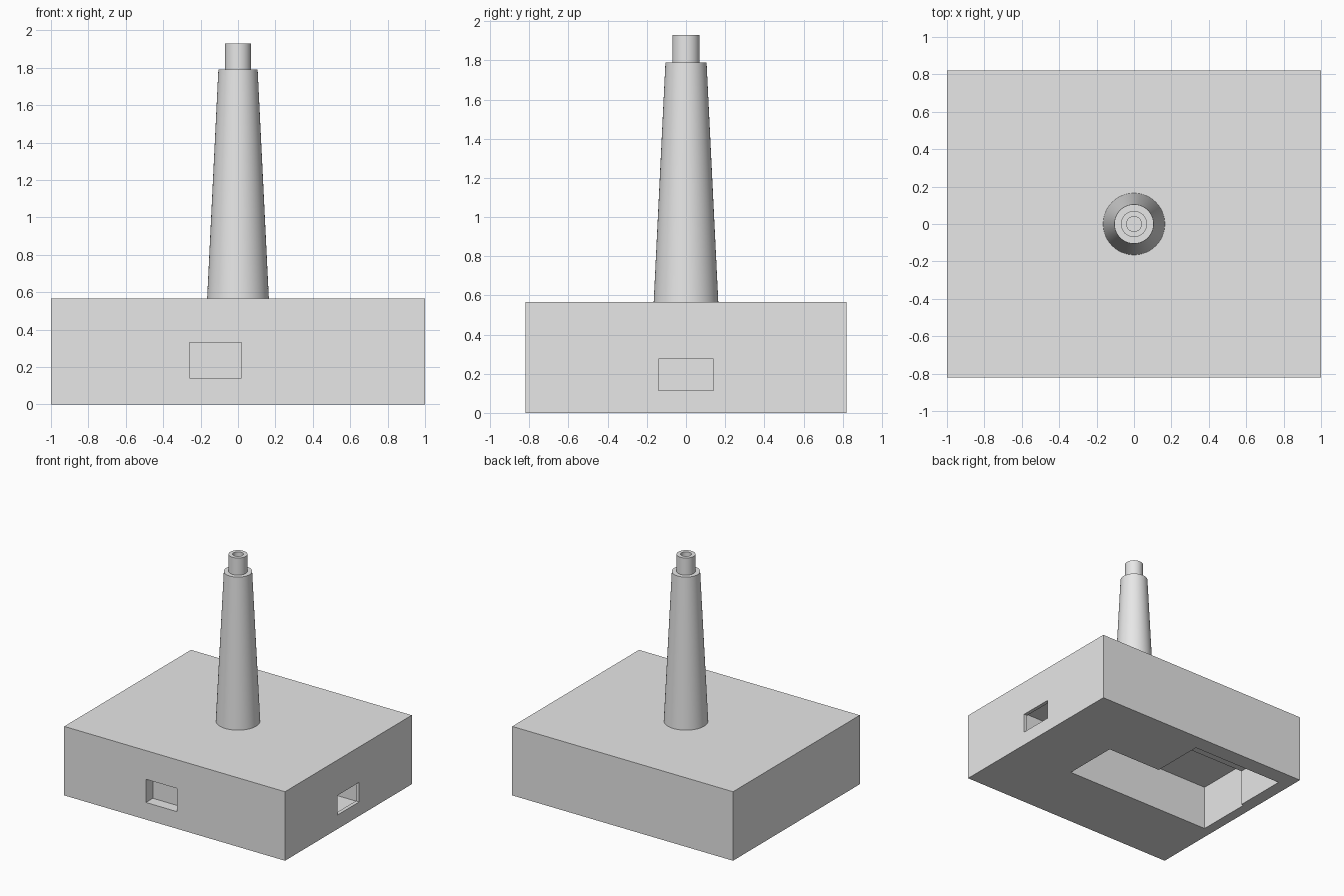
import bpy
import bmesh
import math
from mathutils import Matrix, Vector

default = bpy.data.objects.get("Cube")
if default:
    bpy.data.objects.remove(default, do_unlink=True)

# One plain grey for everything
grey = bpy.data.materials.new("plain_grey")
grey.use_nodes = True
colour = (0.8, 0.8, 0.8, 1)
grey.diffuse_color = colour
grey.node_tree.nodes["Principled BSDF"].inputs["Base Color"].default_value = colour


def make_object(name, bm):
    bmesh.ops.recalc_face_normals(bm, faces=bm.faces)
    mesh = bpy.data.meshes.new(name)
    bm.to_mesh(mesh)
    bm.free()
    mesh.materials.append(grey)
    obj = bpy.data.objects.new(name, mesh)
    bpy.context.collection.objects.link(obj)
    return obj


def box(name, low, high):
    low, high = Vector(low), Vector(high)
    bm = bmesh.new()
    size = Matrix.Diagonal((high - low).to_4d())
    size[3][3] = 1
    bmesh.ops.create_cube(bm, size=1, matrix=Matrix.Translation((low + high) / 2) @ size)
    return make_object(name, bm)


def lathe(name, profile, steps):
    bm = bmesh.new()
    verts = [bm.verts.new((r, 0, z)) for r, z in profile]
    edges = [bm.edges.new(pair) for pair in zip(verts, verts[1:])]
    bmesh.ops.spin(bm, geom=verts + edges, cent=(0, 0, 0), axis=(0, 0, 1),
                   angle=math.tau, steps=steps)
    bmesh.ops.remove_doubles(bm, verts=bm.verts, dist=1e-4)
    return make_object(name, bm)


def select_only(obj):
    bpy.ops.object.select_all(action="DESELECT")
    obj.select_set(True)
    bpy.context.view_layer.objects.active = obj


def cut(target, cutter):
    cutter.hide_render = True
    mod = target.modifiers.new("cut", "BOOLEAN")
    mod.operation = "DIFFERENCE"
    mod.solver = "EXACT"
    mod.object = cutter
    select_only(target)
    bpy.ops.object.modifier_apply(modifier=mod.name)
    bpy.data.objects.remove(cutter, do_unlink=True)


# Base block, hollowed from below and with ports in two sides
base = box("base_block", (-1, -0.82, 0), (1, 0.82, 0.565))
cutters = {
    "main_cavity": ((-0.915, -0.235, -0.1), (0.445, 0.235, 0.37)),
    "side_cavity": ((-0.895, 0.1, -0.1), (-0.055, 0.685, 0.30)),
    "front_recess": ((-0.26, -0.9, 0.14), (0.02, -0.73, 0.33)),
    "port_tunnel": ((0.4, -0.155, 0.105), (0.97, 0.155, 0.295)),
    "port_opening": ((0.9, -0.14, 0.115), (1.1, 0.14, 0.275)),
}
for name, (low, high) in cutters.items():
    cut(base, box(name, low, high))

# Tapered post with a narrow hollow tip
post = lathe("tapered_post", [
    (0, 0.565), (0.165, 0.565), (0.105, 1.79), (0.07, 1.79),
    (0.07, 1.93), (0.04, 1.93), (0.04, 1.79), (0, 1.79)], 64)
select_only(post)
bpy.ops.object.shade_smooth_by_angle(angle=math.radians(30))
